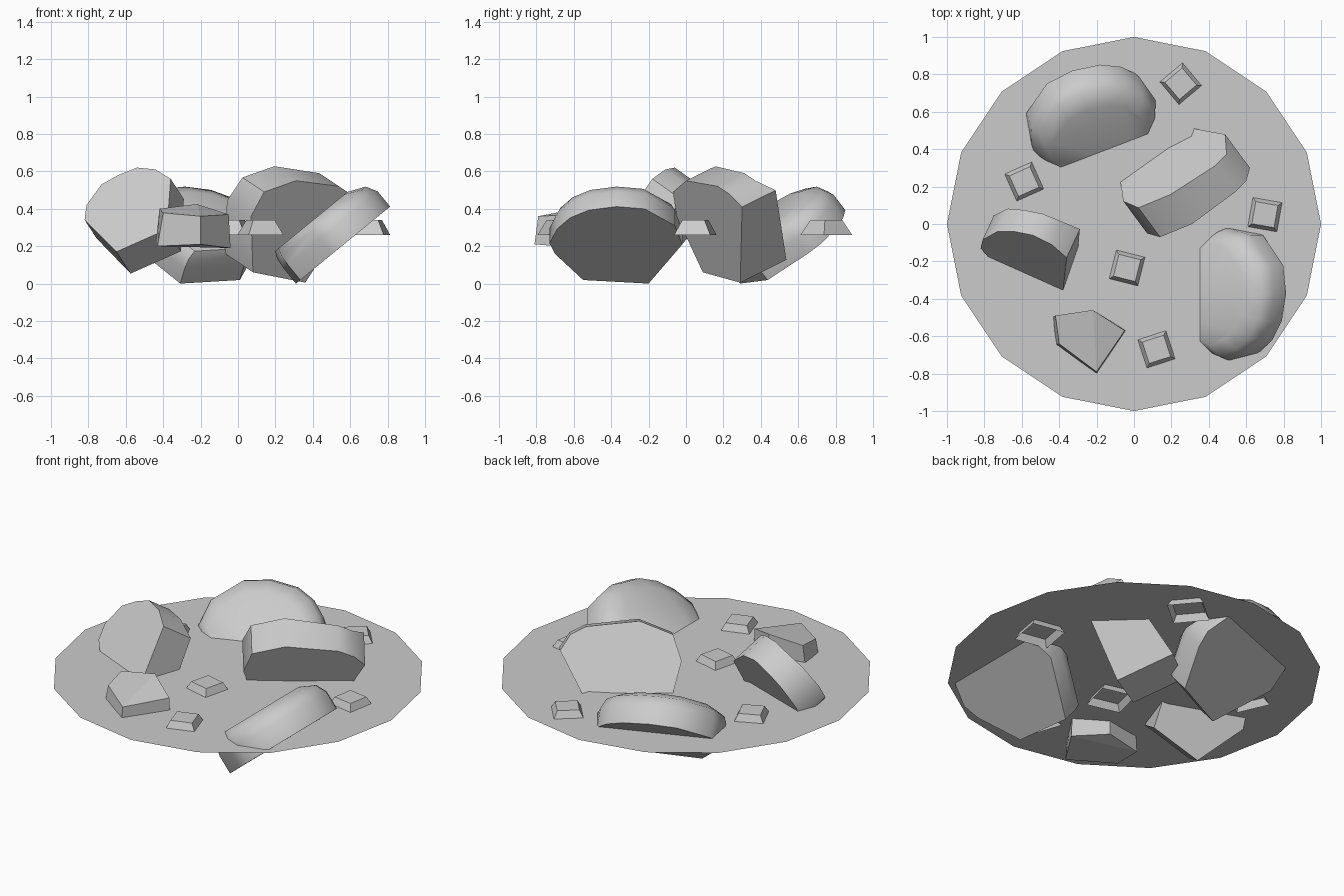
import bpy, bmesh, math
from mathutils import Vector, Matrix

if "Cube" in bpy.data.objects:
    bpy.data.objects.remove(bpy.data.objects["Cube"])


def finish(name, bm, smooth=None, fix=True):
    if fix:
        bmesh.ops.recalc_face_normals(bm, faces=bm.faces[:])
    me = bpy.data.meshes.new(name)
    bm.to_mesh(me)
    bm.free()
    ob = bpy.data.objects.new(name, me)
    bpy.context.collection.objects.link(ob)
    if smooth:
        bpy.ops.object.select_all(action='DESELECT')
        ob.select_set(True)
        bpy.context.view_layer.objects.active = ob
        bpy.ops.object.shade_smooth_by_angle(angle=math.radians(smooth))
    return ob


def loft(rings):
    """Closed solid through rings with equal point counts."""
    bm = bmesh.new()
    loops = [[bm.verts.new(p) for p in r] for r in rings]
    n = len(loops[0])
    for a, b in zip(loops, loops[1:]):
        for i in range(n):
            j = (i + 1) % n
            bm.faces.new((a[i], a[j], b[j], b[i]))
    bm.faces.new(loops[0][::-1])
    bm.faces.new(loops[-1])
    return bm


# Liquid surface: flat 16-sided disc
bm = bmesh.new()
bmesh.ops.create_circle(bm, cap_ends=True, segments=16, radius=1.0,
                        matrix=Matrix.Translation((0, 0, 0.3)))
for f in bm.faces:
    f.normal_update()
    if f.normal.z < 0:
        f.normal_flip()
finish("liquid_surface", bm, fix=False)

# Rounded slab chunks: D outline (across, up), flat underside, domed upper side
OUTLINE = [(.17, 0), (-.18, .03), (-.33, .25), (-.36, .34), (-.32, .46), (-.25, .555),
           (-.15, .62), (0, .65), (.15, .63), (.31, .49), (.35, .33)]
LAYERS = [(1, 0), (1, .105), (.94, .165), (.77, .205)]


def slab(name, origin, up, across):
    u = Vector(up).normalized()
    v = Vector(across).normalized()
    n = u.cross(v).normalized()
    rings = []
    for s, h in LAYERS:
        rings.append([Vector(origin) + v * (a * s) + u * (.1 + (b - .1) * s) + n * h
                      for a, b in OUTLINE])
    finish(name, loft(rings), 48)


turn = math.radians(111)
c, s = math.cos(turn), math.sin(turn)
slab("chunk_right", (.31, -.37, 0), (.77, 0, .63), (0, 1, 0))
slab("chunk_back", (-.15, .35, 0), (.77 * c, .77 * s, .63), (-s, c, 0))


# Planar-faced chunks: D outline swept along a direction, with its own depth per point
def swept(name, outline, direction, depths):
    d = Vector(direction).normalized()
    first = [Vector(p) for p in outline]
    finish(name, loft([first, [p + d * t for p, t in zip(first, depths)]]), 38)


swept("chunk_middle",
      [(.08, .09, .06), (.07, -.05, .36), (.14, -.07, .49), (.31, 0, .55), (.54, .17, .52),
       (.6, .23, .48), (.62, .3, .41), (.36, .29, .005)],
      (-.54, .73, .36), [.3, .23, .21, .21, .19, .19, .24, .33])
swept("chunk_left",
      [(-.82, -.13, .34), (-.81, -.085, .42), (-.73, -.04, .53), (-.64, -.04, .58),
       (-.54, -.06, .62), (-.44, -.11, .61), (-.36, -.18, .56), (-.38, -.36, .29),
       (-.65, -.32, .17)],
      (.35, .76, -.54), [.18, .17, .16, .15, .15, .16, .2, .215, .215])

# Small front chunk: wedge with sloped top
bm = bmesh.new()
for p in [(-.42, -.49, .4), (-.22, -.46, .425), (-.05, -.57, .37), (-.2, -.79, .36),
          (-.4, -.64, .378), (-.44, -.5, .21), (-.43, -.65, .2), (-.2, -.81, .21),
          (-.04, -.57, .19), (-.22, -.46, .22)]:
    bm.verts.new(p)
bmesh.ops.convex_hull(bm, input=bm.verts[:])
bmesh.ops.dissolve_limit(bm, angle_limit=math.radians(14),
                         verts=bm.verts[:], edges=bm.edges[:])
finish("chunk_front", bm)

# Floating cubes: tapered, open underneath
for i, (x, y, deg) in enumerate([(.25, .75, 40), (-.587, .227, 24), (.7, .05, -10),
                                 (-.037, -.235, -14), (.12, -.67, 18)]):
    bm = bmesh.new()
    lo, hi = [[bm.verts.new((a * half, b * half, z))
               for a, b in ((-1, -1), (1, -1), (1, 1), (-1, 1))]
              for half, z in ((.098, .26), (.06, .34))]
    for k in range(4):
        m = (k + 1) % 4
        bm.faces.new((lo[k], lo[m], hi[m], hi[k]))
    bm.faces.new(hi)
    bm.transform(Matrix.Translation((x, y, 0)) @ Matrix.Rotation(math.radians(deg), 4, 'Z'))
    finish(f"small_cube_{i + 1}", bm, fix=False)
